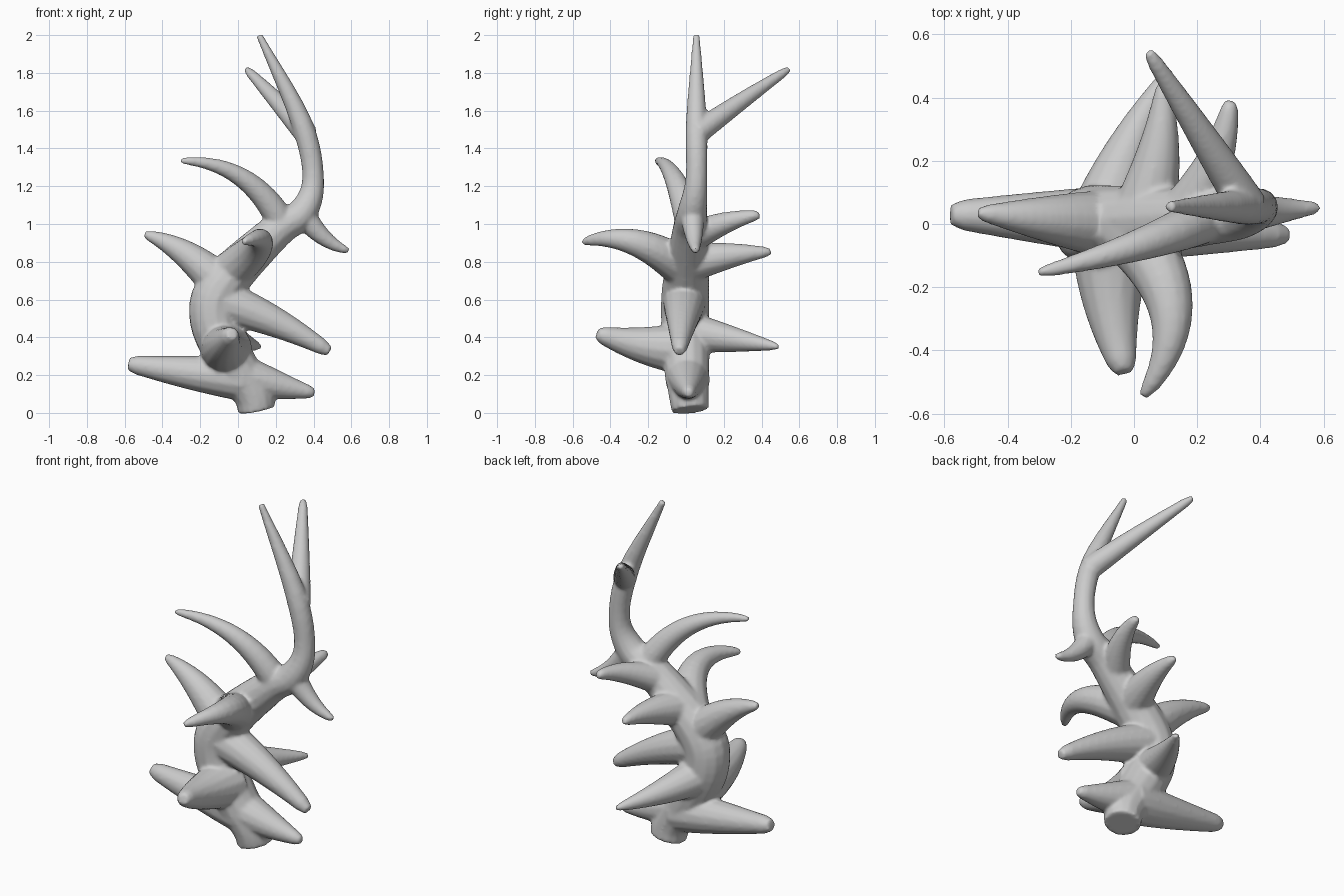
import bpy, bmesh, math
from mathutils import Vector

if "Cube" in bpy.data.objects:
    bpy.data.objects.remove(bpy.data.objects["Cube"])

SIDES = 14


def sway(z):
    """Slight backward lean of the trunk at base and top."""
    return min(.055, .12 * (z - .5) ** 2 - .005)


def smooth_path(points, steps=5):
    """Catmull-Rom path through 4D points (position and radius)."""
    p = [points[0] * 2 - points[1]] + points + [points[-1] * 2 - points[-2]]
    path = []
    for a, b, c, d in zip(p, p[1:], p[2:], p[3:]):
        for t in (k / steps for k in range(steps)):
            path.append((b * 2 + (c - a) * t + (a * 2 - b * 5 + c * 4 - d) * t * t
                         + (b * 3 - a - c * 3 + d) * t ** 3) / 2)
    return path + [points[-1]]


def tube(bm, path):
    """Closed tapered tube along 4D path points."""
    rings, u = [], None
    for i, q in enumerate(path):
        tan = (path[min(i + 1, len(path) - 1)] - path[max(i - 1, 0)]).to_3d().normalized()
        u = u or tan.orthogonal()
        u = (u - tan * u.dot(tan)).normalized()
        v = tan.cross(u)
        angles = [2 * math.pi * k / SIDES for k in range(SIDES)]
        rings.append([bm.verts.new(q.to_3d() + q.w * (u * math.cos(a) + v * math.sin(a)))
                      for a in angles])
    for r, s in zip(rings, rings[1:]):
        for k in range(SIDES):
            n = (k + 1) % SIDES
            bm.faces.new((r[k], r[n], s[n], s[k]))
    bm.faces.new(rings[0][::-1])
    bm.faces.new(rings[-1])


# S-shaped trunk: x, z, radius
trunk_profile = [(.10, .015, .10), (.075, .11, .108), (-.04, .29, .125), (-.13, .5, .128),
                 (-.08, .68, .125), (.2, .96, .094), (.34, 1.06, .08),
                 (.398, 1.24, .058), (.335, 1.54, .056), (.112, 2.0, .018)]
trunk = smooth_path([Vector((x, sway(z), z, r)) for x, z, r in trunk_profile])

# branches: root height on the trunk, root and tip radius, tip, (sideways, upward) bow
branches = [
    (1.48, .064, .022, (.045, .545, 1.82), (0, .005)),
    (.99, .078, .018, (-.305, -.155, 1.335), (.05, .085)),
    (1.06, .066, .018, (.587, .052, .858), (-.01, -.03)),
    (.92, .085, .024, (.305, .39, 1.048), (.03, .02)),
    (.79, .105, .022, (.092, .45, .853), (.02, .01)),
    (.75, .11, .022, (.028, -.545, .905), (.12, .075)),
    (.67, .11, .022, (-.495, .035, .945), (0, .04)),
    (.6, .12, .036, (.485, -.035, .325), (0, .025)),
    (.43, .11, .018, (.115, .49, .35), (-.02, 0)),
    (.34, .14, .04, (-.03, -.47, .42), (-.025, -.02)),
    (.18, .12, .044, (-.58, .03, .26), (0, -.005)),
    (.2, .115, .028, (.405, .015, .105), (0, -.005)),
]

bm = bmesh.new()
tube(bm, trunk)
for height, radius, tip_radius, tip, (bow_x, bow_z) in branches:
    root = min(trunk, key=lambda q: abs(q.z - height)).copy()
    root.z = height
    end = Vector((*tip, 0))
    bow = Vector((bow_x, 0, bow_z, 0))
    path = [root.lerp(end, t) + bow * 4 * t * (1 - t) for t in (k / 14 for k in range(15))]
    for k, q in enumerate(path):
        q.w = radius + (tip_radius - radius) * (k / 14) ** 1.2
    # blunt, rounded tip
    path[-1].w *= .75
    tube(bm, path)
mesh = bpy.data.meshes.new("branching_antler")
bm.to_mesh(mesh)
bm.free()
antler = bpy.data.objects.new("branching_antler", mesh)
bpy.context.collection.objects.link(antler)

# fuse trunk and branches, soften the junctions
fuse = antler.modifiers.new("fuse", 'REMESH')
fuse.mode = 'VOXEL'
fuse.voxel_size = .01
fuse.use_smooth_shade = True
soften = antler.modifiers.new("soften", 'SMOOTH')
soften.factor = .5
soften.iterations = 6
